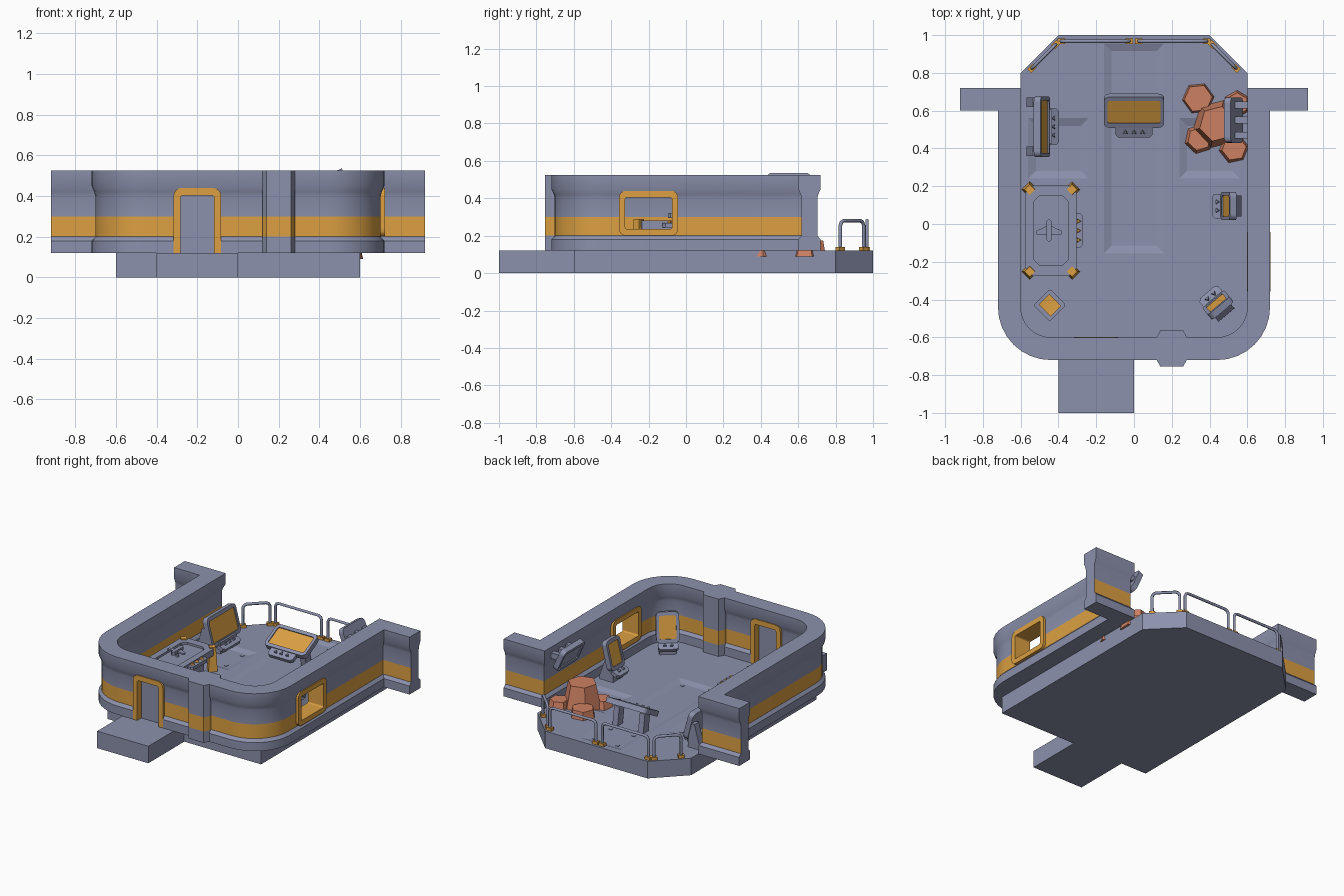
import bpy, bmesh, math
from mathutils import Matrix, Vector

if "Cube" in bpy.data.objects:
    bpy.data.objects.remove(bpy.data.objects["Cube"])

def material(name, col):
    m = bpy.data.materials.new(name)
    m.diffuse_color = (*col, 1)
    m.use_nodes = True
    m.node_tree.nodes["Principled BSDF"].inputs["Base Color"].default_value = m.diffuse_color
    return m

GREY = material("slate_grey", (0.262, 0.283, 0.413))
ORANGE = material("amber", (0.716, 0.352, 0.054))
ROCK = material("terracotta", (0.617, 0.216, 0.122))
I = Matrix.Identity(4)
T = lambda x, y, z: Matrix.Translation((x, y, z))
R = lambda deg, ax: Matrix.Rotation(math.radians(deg), 4, ax)

def loft(name, sections, mat=GREY, M=I, closed=False, band=False, smooth=False):
    """Skin a list of equal cross-sections; band paints the z 0.2-0.3 stripe."""
    bm = bmesh.new()
    rows = [[bm.verts.new(M @ Vector(p)) for p in s] for s in sections]
    n = len(rows[0])
    for i in range(len(rows) - (0 if closed else 1)):
        a, b = rows[i], rows[(i + 1) % len(rows)]
        for j in range(n):
            f = bm.faces.new((a[j], a[(j + 1) % n], b[(j + 1) % n], b[j]))
            if band and 0.2 < f.calc_center_median().z < 0.3:
                f.material_index = 1
    if not closed:
        bm.faces.new(rows[0])
        bm.faces.new(rows[-1])
    bmesh.ops.recalc_face_normals(bm, faces=bm.faces)
    me = bpy.data.meshes.new(name)
    bm.to_mesh(me)
    bm.free()
    me.materials.append(mat)
    if band:
        me.materials.append(ORANGE)
    ob = bpy.data.objects.new(name, me)
    bpy.context.collection.objects.link(ob)
    if smooth:
        select(ob)
        bpy.ops.object.shade_smooth_by_angle(angle=math.radians(35))
    return ob

def select(ob):
    bpy.ops.object.select_all(action='DESELECT')
    ob.select_set(True)
    bpy.context.view_layer.objects.active = ob

def prism(name, pts, levels, mat=GREY, M=I, **k):
    return loft(name, [[(x, y, z) for x, y in pts] for z in levels], mat, M, **k)

def box(name, x0, x1, y0, y1, z0, z1, mat=GREY, M=I):
    return prism(name, [(x0, y0), (x1, y0), (x1, y1), (x0, y1)], (z0, z1), mat, M)

def ngon(r, n, turn=0):
    return [(r * math.cos(turn + math.tau * i / n), r * math.sin(turn + math.tau * i / n)) for i in range(n)]

def frustum(name, r0, r1, n, z0, z1, mat, M=I, turn=0):
    return loft(name, [[(x, y, z) for x, y in ngon(r, n, turn)] for r, z in ((r0, z0), (r1, z1))], mat, M)

def rrect(w, h, r, seg=4):
    out = []
    for k, (sx, sy) in enumerate(((1, 1), (-1, 1), (-1, -1), (1, -1))):
        for i in range(seg + 1):
            a = math.pi / 2 * (k + i / seg)
            out.append((sx * (w / 2 - r) + r * math.cos(a), sy * (h / 2 - r) + r * math.sin(a)))
    return out

def ring(name, outer, inner, y0, y1, mat=GREY, M=I, closed=True):
    return loft(name, [[(a, y0, b), (c, y0, d), (c, y1, d), (a, y1, b)]
                       for (a, b), (c, d) in zip(outer, inner)], mat, M, closed)

def plate(name, pts, y0, y1, mat=GREY, M=I):
    return loft(name, [[(a, y, b) for a, b in pts] for y in (y0, y1)], mat, M)

def cut(ob, cutters):
    for c in cutters:
        m = ob.modifiers.new("cut", 'BOOLEAN')
        m.operation, m.object, m.solver = 'DIFFERENCE', c, 'EXACT'
        select(ob)
        bpy.ops.object.modifier_apply(modifier=m.name)
        bpy.data.objects.remove(c)

# floor deck with shallow sunken panels, and entry step
deck = prism("floor_deck", [(-.6, -.6), (.6, -.6), (.6, .8), (.4, 1), (-.4, 1), (-.6, .8)], (0, .12))
def sunken(x, y, w, h):
    return loft("panel_cutter", [[(x + a * (w / 2 - g), y + b * (h / 2 - g), z) for a, b in
                ((-1, -1), (1, -1), (1, 1), (-1, 1))] for g, z in ((.04, .106), (-.003, .121))])
cut(deck, [sunken(0, .4, .32, 1.11), sunken(-.4, .4, .32, .32), sunken(.4, .4, .32, .32)])
box("entry_step", -.4, 0, -1, -.6, 0, .12)
for x, y in ((.09, .89), (.09, .71), (.09, -.09), (-.09, .89), (-.09, .71), (-.09, -.09),
             (-.31, .49), (-.31, .31), (-.49, .31), (.31, .31), (.49, .31)):
    box("floor_stud", x - .01, x + .01, y - .01, y + .01, .1, .109)

# perimeter wall: profile swept along a U with outward wings
half = [(.92, .66), (.66, .66)] + [(.44 + .22 * math.cos(a), -.44 - .22 * math.sin(a))
        for a in [math.pi / 2 * i / 8 for i in range(9)]]
path = [Vector(p) for p in half + [(-x, y) for x, y in reversed(half)]]
side = [(.06, .12), (.06, .18), (.042, .2), (.042, .3), (.042, .4), (.047, .42), (.06, .45), (.06, .525)]
profile = side + [(-d, z) for d, z in reversed(side)]
sections = []
for i, p in enumerate(path):
    t1 = (p - path[max(i - 1, 0)]).normalized() if i else (path[1] - p).normalized()
    t2 = (path[i + 1] - p).normalized() if i < len(path) - 1 else t1
    t = (t1 + t2).normalized()
    nrm = Vector((-t.y, t.x)) / t.dot(t1)
    sections.append([(p.x + nrm.x * d, p.y + nrm.y * d, z) for d, z in profile])
wall = loft("perimeter_wall", sections, band=True)
cut(wall, [box("door_cutter", -.3, -.1, -.8, -.5, .1, .42),
           box("window_cutter", .5, .8, -.34, -.065, .22, .42)])
select(wall)
bpy.ops.object.shade_smooth_by_angle(angle=math.radians(35))
prism("wall_pillar", [(.12, -.72), (.14, -.755), (.26, -.755), (.28, -.72),
      (.28, -.6), (.26, -.562), (.14, -.562), (.12, -.6)], (.12, .2, .3, .525), band=True)

# doorway and window frames
def arch(w, top, r):
    return [(-w, .12)] + [(-w + r - r * math.cos(a), top - r + r * math.sin(a)) for a in
            [math.pi / 8 * i for i in range(5)]] + [(w - r + r * math.sin(a), top - r + r * math.cos(a))
            for a in [math.pi / 8 * i for i in range(5)]] + [(w, .12)]
ring("door_frame", arch(.117, .44, .04), arch(.083, .403, .012), -.061, .061, ORANGE, T(-.2, -.66, 0), False)
box("door_panel", -.295, -.105, -.675, -.645, .12, .415)
ring("window_frame", rrect(.315, .24, .035), rrect(.25, .17, .01), -.062, .062, ORANGE, T(.66, -.2, .32) @ R(90, 'Z'))

# safety rails along the back edge
def rail(a, b):
    a, b = Vector((*a, 0)), Vector((*b, 0))
    d = (b - a).normalized()
    pts = [(a, .12), (a, .255), (a + d * .008, .272), (a + d * .025, .28),
           (b - d * .025, .28), (b - d * .008, .272), (b, .255), (b, .12)]
    cu = bpy.data.curves.new("safety_rail", 'CURVE')
    cu.dimensions, cu.bevel_depth, cu.bevel_resolution = '3D', .01, 1
    sp = cu.splines.new('POLY')
    sp.points.add(len(pts) - 1)
    for q, (v, z) in zip(sp.points, pts):
        q.co = (v.x, v.y, z, 1)
    ob = bpy.data.objects.new("safety_rail", cu)
    bpy.context.collection.objects.link(ob)
    cu.materials.append(GREY)
    select(ob)
    bpy.ops.object.convert(target='MESH')
    turn = Matrix.Rotation(math.atan2(d.y, d.x), 4, 'Z')
    for p in (a, b):
        box("rail_foot", -.02, .02, -.015, .015, .12, .14, ORANGE, T(p.x, p.y, 0) @ turn)
for s in (1, -1):
    rail((.025 * s, .968), (.385 * s, .968))
    rail((.415 * s, .95), (.54 * s, .825))

# tilted screens with control ledges (local: facing -y)
def screen(name, M, w, h, tilt, knobs, face=ORANGE):
    P = M @ R(-tilt, 'X') @ T(0, 0, h / 2)
    plate(name + "_body", rrect(w, h, .03), 0, .025, GREY, P)
    ring(name + "_bezel", rrect(w, h, .03), rrect(w - .04, h - .05, .012), -.012, 0, GREY, P)
    plate(name + "_display", rrect(w - .04, h - .05, .012), -.005, 0, face, P)
    if knobs:
        C = M @ R(-65, 'X') @ T(0, 0, -.025)
        lw = .065 * knobs
        plate(name + "_ledge", rrect(lw, .07, .015, 1), -.006, .02, GREY, C)
        for i in range(knobs):
            frustum("ledge_button", .014, .011, 3, 0, .012, GREY,
                    C @ T((i - (knobs - 1) / 2) * .045, -.006, -.003) @ R(90, 'X'), math.pi / 2)

C = T(0, .515, .21)
screen("table_console", C, .32, .185, 62, 3)
for s in (-.1, .1):
    loft("table_console_leg", [[(s + dx, y + dy, z) for dx, dy in ((-.02, -.03), (.02, -.03), (.02, .03), (-.02, .03))]
         for y, z in ((.62, .105), (.6, .235))])
C = T(-.455, .515, .17) @ R(90, 'Z')
screen("wide_console", C, .32, .2, 15, 3)
box("wide_console_base", -.09, .09, -.02, .06, -.06, .02, GREY, C)
for s in (-.13, .13):
    loft("wide_console_leg", [[(s - .025, y0, z), (s + .025, y0, z), (s + .025, y1, z), (s - .025, y1, z)]
         for y0, y1, z in ((.03, .115, -.06), (.03, .115, -.01), (.045, .08, .12))], GREY, C)
for C in (T(.47, .095, .2) @ R(-90, 'Z'), T(.425, -.405, .2) @ R(-140, 'Z')):
    screen("slim_console", C, .15, .205, 14, 2)
    loft("slim_console_stand", [[(-.055, y0, z), (.055, y0, z), (.055, y1, z), (-.055, y1, z)]
         for y0, y1, z in ((-.005, .1, -.08), (-.005, .1, -.05), (.01, .06, .06))], GREY, C)

# display hung on the right wall
C = T(.555, .55, .375) @ R(-90, 'Z')
screen("wall_display", C, .24, .165, -24, 0, GREY)
for s in (-.08, 0, .08):
    box("wall_display_arm", s - .018, s + .018, -.02, .07, .07, .11, GREY, C)

# holo table with amber corner posts and a small model craft
C = T(-.44, -.035, 0)
prism("holo_table_top", rrect(.27, .48, .04, 1), (.235, .266), M=C)
ring("holo_table_rim", rrect(.27, .48, .04, 1), rrect(.18, .37, .03, 1), -.008, .008, GREY, C @ T(0, 0, .273) @ R(90, 'X'))
prism("holo_table_base", rrect(.19, .38, .04, 1), (.12, .235), M=C)
for sx in (-1, 1):
    for sy in (-1, 1):
        frustum("corner_post", .042, .028, 4, .12, .288, ORANGE, C @ T(.112 * sx, .217 * sy, 0))
prism("holo_table_ledge", rrect(.06, .18, .015, 1), (.245, .268), M=C @ T(.14, 0, 0))
for i in (-1, 0, 1):
    frustum("table_button", .016, .012, 3, .268, .28, ORANGE, C @ T(.145, i * .05, 0), 0)
prism("craft_hull", rrect(.028, .12, .012, 1), (.295, .32), M=C @ T(-.01, 0, 0))
prism("craft_wings", [(-.075, -.02), (.055, -.02), (.055, 0), (0, .025), (-.02, .025), (-.075, 0)], (.3, .31), M=C)
frustum("craft_stand", .012, .006, 6, .266, .298, GREY, C @ T(-.01, 0, 0))

# stool with amber seat in the front left corner
C = T(-.445, -.43, 0) @ R(45, 'Z')
prism("stool_base", rrect(.122, .122, .008, 1), (.12, .16), M=C)
prism("stool_column", rrect(.06, .06, .01, 1), (.16, .21), M=C)
loft("stool_seat", [[(x, y, .235 + .8 * y * y) for y in (-.045, -.02, 0, .02, .045)] +
     [(x, .045, .21), (x, -.045, .21)] for x in (-.04, .04)], ORANGE, C)

# rock outcrop breaking through the deck
for x, y, r0, r1, top, turn in ((.44, .53, .135, .095, .277, .25), (.34, .665, .09, .075, .175, .1),
        (.545, .635, .08, .06, .17, .5), (.345, .45, .085, .062, .16, .3), (.53, .4, .085, .065, .165, .15)):
    frustum("rock", r0, r1, 6, .09, top, ROCK, T(x, y, 0), turn)
